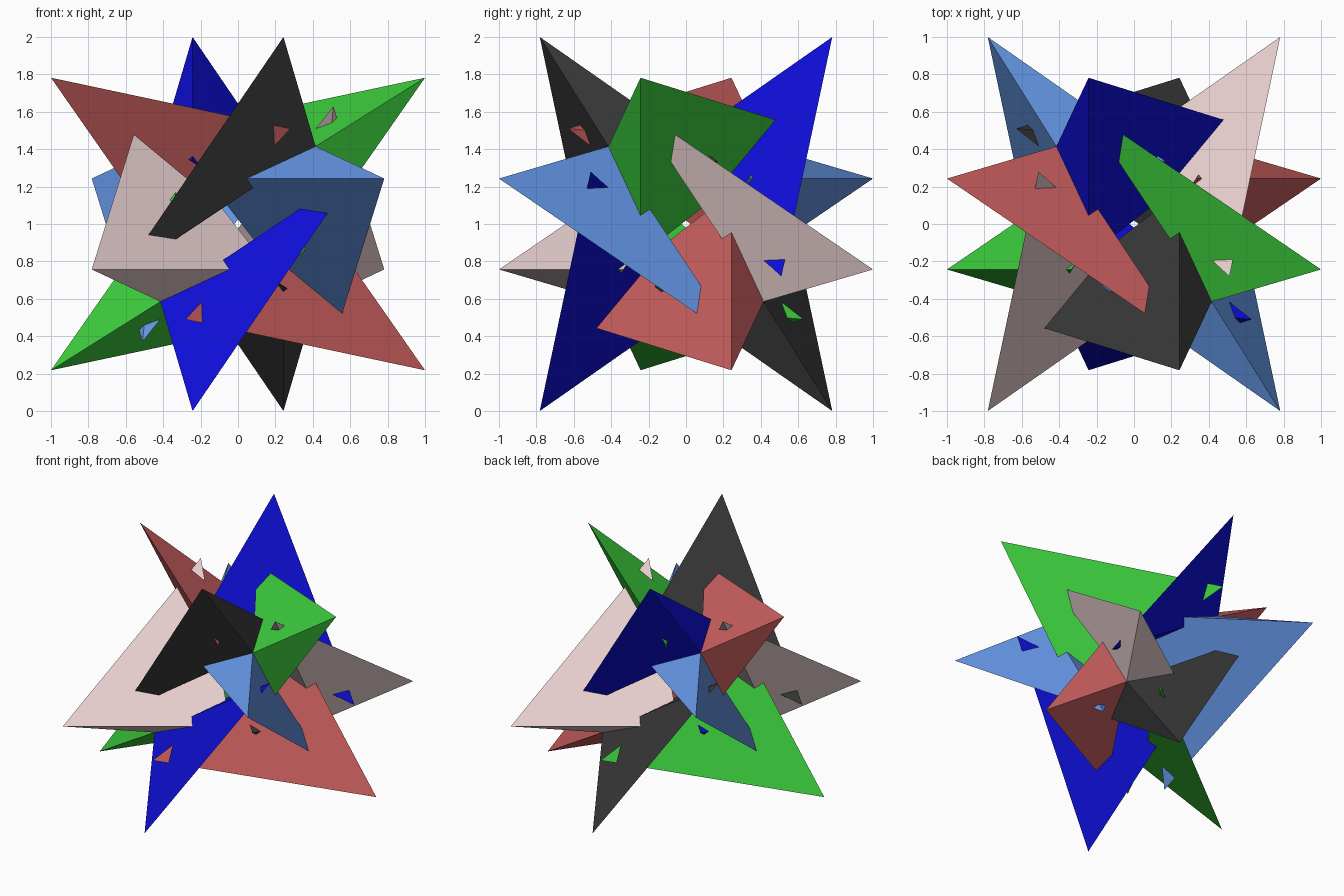
import bpy
import bmesh
from mathutils import Vector

if "Cube" in bpy.data.objects:
    bpy.data.objects.remove(bpy.data.objects["Cube"], do_unlink=True)


def linear(c):
    c /= 255
    return c / 12.92 if c <= 0.04045 else ((c + 0.055) / 1.055) ** 2.4


def make_material(name, rgb):
    colour = tuple(linear(c) for c in rgb) + (1.0,)
    mat = bpy.data.materials.new(name)
    mat.diffuse_color = colour
    mat.use_nodes = True
    mat.node_tree.nodes["Principled BSDF"].inputs["Base Color"].default_value = colour
    return mat


# Two colours for each axis: positive side, negative side
COLOURS = [
    [("black", (58, 58, 58)), ("deep_blue", (14, 14, 215))],
    [("brick_red", (203, 95, 95)), ("green", (60, 205, 60))],
    [("sky_blue", (100, 149, 228)), ("pale_pink", (233, 208, 208))],
]

# One long tetrahedral spike: outer tip, shoulder, inner corner, far point
SPIKE = [
    (0.243, -0.782, 1.0),
    (0.415, -0.415, 0.415),
    (0.243, 0.17, 0.335),
    (-0.63, -0.51, -0.28),
]

# Identity and the half turns about the three axes
HALF_TURNS = [(1, 1, 1), (1, -1, -1), (-1, 1, -1), (-1, -1, 1)]


def build_spike(name, points, mat):
    bm = bmesh.new()
    v = [bm.verts.new(p) for p in points]
    for i, j, k in ((0, 1, 2), (0, 1, 3), (0, 2, 3), (1, 2, 3)):
        bm.faces.new((v[i], v[j], v[k]))
    bmesh.ops.recalc_face_normals(bm, faces=bm.faces[:])
    mesh = bpy.data.meshes.new(name)
    bm.to_mesh(mesh)
    bm.free()
    mesh.materials.append(mat)
    obj = bpy.data.objects.new(name, mesh)
    bpy.context.collection.objects.link(obj)


# Twelve interlocking spikes, repeated by cycling the axes and half turns
for axis in range(3):
    mats = [make_material(n, c) for n, c in COLOURS[axis]]
    count = [0, 0]
    for turn in HALF_TURNS:
        side = 0 if turn[axis] > 0 else 1
        count[side] += 1
        points = []
        for p in SPIKE:
            q = [p[(i - axis) % 3] * turn[i] for i in range(3)]
            points.append(Vector(q) + Vector((0, 0, 1)))
        build_spike(f"{COLOURS[axis][side][0]}_spike_{count[side]}", points, mats[side])
